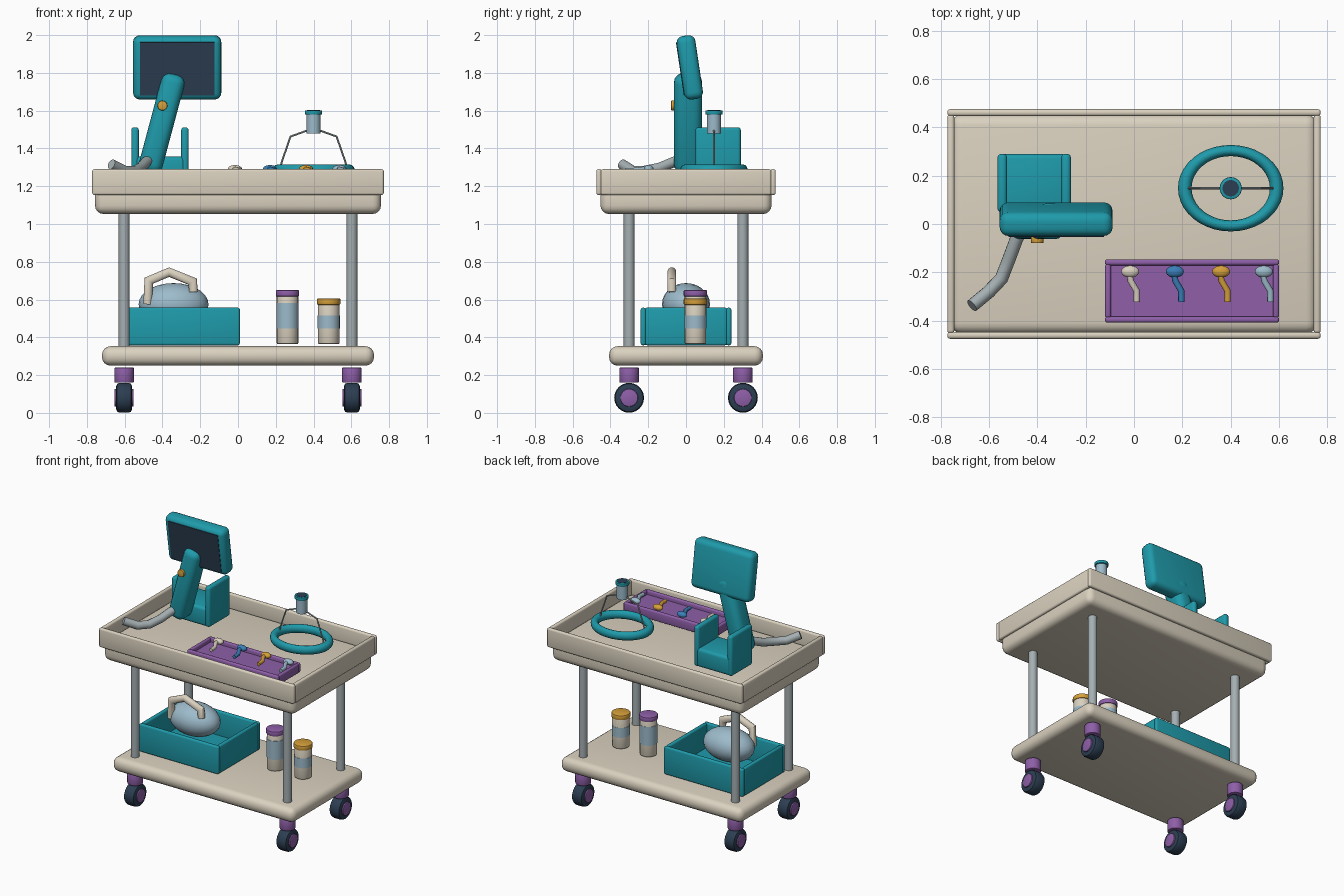
import bpy, bmesh, math
from mathutils import Matrix, Vector

if "Cube" in bpy.data.objects:
    bpy.data.objects.remove(bpy.data.objects["Cube"])


def material(name, hexcode):
    m = bpy.data.materials.new(name)
    rgb = [int(hexcode[i:i + 2], 16) / 255 for i in (0, 2, 4)]
    m.diffuse_color = [c / 12.92 if c < 0.04045 else ((c + 0.055) / 1.055) ** 2.4 for c in rgb] + [1]
    m.use_nodes = True
    m.node_tree.nodes["Principled BSDF"].inputs["Base Color"].default_value = m.diffuse_color
    return m


BEIGE = material("beige", "DAD1BF")
TEAL = material("teal", "1F9BAB")
NAVY = material("dark navy", "2C3E52")
PURPLE = material("purple", "8E5FA8")
ORANGE = material("amber", "D6A03A")
PALE = material("pale blue", "9DBBCB")
STEEL = material("steel grey", "A5AFB2")
BLUE = material("blue", "3A7FB8")


def finish(name, bm, mat, matrix=Matrix()):
    bmesh.ops.recalc_face_normals(bm, faces=bm.faces)
    me = bpy.data.meshes.new(name)
    bm.to_mesh(me)
    bm.free()
    me.transform(matrix)
    me.materials.append(mat)
    ob = bpy.data.objects.new(name, me)
    bpy.context.collection.objects.link(ob)
    bpy.ops.object.select_all(action='DESELECT')
    ob.select_set(True)
    bpy.context.view_layer.objects.active = ob
    bpy.ops.object.shade_smooth_by_angle(angle=math.radians(40))
    return ob


def bevel_sharp(bm, width, seg):
    edges = [e for e in bm.edges if e.calc_face_angle(0) > 1]
    bmesh.ops.bevel(bm, geom=edges, offset=width, segments=seg, affect='EDGES', profile=0.5)


def box(name, lo, hi, mat, bevel=0.0, seg=3, rot=Matrix()):
    lo, hi = Vector(lo), Vector(hi)
    bm = bmesh.new()
    bmesh.ops.create_cube(bm, size=1)
    bmesh.ops.scale(bm, vec=hi - lo, verts=bm.verts)
    if bevel:
        bevel_sharp(bm, bevel, seg)
    return finish(name, bm, mat, Matrix.Translation((lo + hi) / 2) @ rot)


def cyl(name, center, r, depth, mat, axis='Z', bevel=0.0, sides=24):
    bm = bmesh.new()
    bmesh.ops.create_cone(bm, cap_ends=True, segments=sides, radius1=r, radius2=r, depth=depth)
    if bevel:
        bevel_sharp(bm, bevel, 2)
    rot = {'Z': Matrix(), 'X': Matrix.Rotation(math.pi / 2, 4, 'Y'),
           'Y': Matrix.Rotation(math.pi / 2, 4, 'X')}[axis]
    return finish(name, bm, mat, Matrix.Translation(center) @ rot)


def ball(name, center, radii, mat):
    bm = bmesh.new()
    bmesh.ops.create_uvsphere(bm, u_segments=24, v_segments=14, radius=1)
    return finish(name, bm, mat, Matrix.Translation(center) @ Matrix.Diagonal((*radii, 1)))


def tube(name, pts, r, mat, sides=12):
    """Mitred tube swept along a polyline."""
    pts = [Vector(p) for p in pts]
    dirs = [(b - a).normalized() for a, b in zip(pts, pts[1:])]
    bm = bmesh.new()
    d = dirs[0]
    u = d.orthogonal().normalized()
    w = d.cross(u)
    ring = [pts[0] + r * (u * math.cos(t) + w * math.sin(t))
            for t in (2 * math.pi * i / sides for i in range(sides))]
    rings = [[bm.verts.new(p) for p in ring]]
    for i in range(1, len(pts)):
        d = dirs[i - 1]
        n = (d + dirs[i]).normalized() if i < len(dirs) else d
        ring = [p + d * ((pts[i] - p).dot(n) / d.dot(n)) for p in ring]
        rings.append([bm.verts.new(p) for p in ring])
    for a, b in zip(rings, rings[1:]):
        for i in range(sides):
            j = (i + 1) % sides
            bm.faces.new((a[i], a[j], b[j], b[i]))
    bm.faces.new(rings[0])
    bm.faces.new(rings[-1])
    return finish(name, bm, mat)


def rim(name, x0, x1, y0, y1, z0, z1, t, mat, bevel):
    """Four rounded walls; front and back run full width."""
    box(name + "_front_wall", (x0, y0, z0), (x1, y0 + t, z1), mat, bevel)
    box(name + "_back_wall", (x0, y1 - t, z0), (x1, y1, z1), mat, bevel)
    box(name + "_left_wall", (x0, y0 + t * .8, z0), (x0 + t, y1 - t * .8, z1), mat, bevel)
    box(name + "_right_wall", (x1 - t, y0 + t * .8, z0), (x1, y1 - t * .8, z1), mat, bevel)


# Cart frame: rounded shelf and slab, rim around the slab top
box("lower_shelf", (-.72, -.407, .25), (.72, .407, .353), BEIGE, .045, 4)
box("top_slab", (-.757, -.453, 1.053), (.757, .453, 1.2), BEIGE, .045, 4)
rim("top_tray", -.772, .772, -.475, .475, 1.153, 1.29, .029, BEIGE, .012)

# Posts and casters at four corners
for sx, side in ((-1, "left"), (1, "right")):
    for sy, end in ((-1, "front"), (1, "back")):
        x, y, tag = sx * .603, sy * .301, end + "_" + side
        cyl("post_" + tag, (x, y, .705), .029, .74, STEEL)
        cyl("caster_socket_" + tag, (x, y, .2), .052, .08, PURPLE, bevel=.005)
        cyl("wheel_" + tag, (x, y, .08), .079, .084, NAVY, 'X', .018)
        cyl("wheel_hub_" + tag, (x, y, .08), .047, .102, PURPLE, 'X', .005)

# Storage bin with the bag and its handle
rim("bin", -.617, .01, -.24, .24, .358, .557, .028, TEAL, .011)
box("bin_floor", (-.605, -.228, .36), (-.002, .228, .385), TEAL)
ball("breathing_bag", (-.341, 0, .575), (.185, .127, .112), PALE)
tube("bag_handle", [(-.478, -.075, .575), (-.472, -.075, .7), (-.365, -.075, .745),
                    (-.24, -.075, .695), (-.236, -.075, .64)], .024, BEIGE)

# Bottles with label bands
for name, x, top, band, cap in (("tall_bottle", .262, .65, (.448, .582), PURPLE),
                                ("short_bottle", .48, .606, (.447, .516), ORANGE)):
    cyl(name, (x, .05, (.365 + top - .02) / 2), .057, top - .02 - .365, BEIGE, bevel=.005)
    cyl(name + "_label", (x, .05, sum(band) / 2), .059, band[1] - band[0], PALE)
    cyl(name + "_cap", (x, .05, top - .017), .062, .034, cap, bevel=.006)

# Monitor, arm and knob
tilt = Matrix.Rotation(math.radians(8.5), 4, 'X')
c = Vector((-.322, .02, 1.829))
h = Vector((.2335, .05, .17))
box("monitor", c - h, c + h, TEAL, .036, 4, tilt)
c = c + tilt @ Vector((0, -.05, 0))
h = Vector((.198, .003, .142))
box("screen", c - h, c + h, NAVY, rot=tilt)
box("monitor_arm", (-.466, -.063, 1.265), (-.34, .085, 1.802), TEAL, .046, 4,
    Matrix.Rotation(math.radians(15), 4, 'Y'))
cyl("arm_knob", (-.4, -.066, 1.627), .026, .026, ORANGE, 'Y', .004)

# Cradle behind the arm
box("cradle_base", (-.55, .05, 1.225), (-.28, .29, 1.357), TEAL, .02)
for name, x in (("cradle_left_plate", -.545), ("cradle_right_plate", -.281)):
    box(name, (x - .02, .05, 1.225), (x + .02, .29, 1.512), TEAL, .016)

# Hose sagging to the tray, tip turned up
tube("hose", [(-.44, .03, 1.35), (-.485, -.06, 1.33), (-.515, -.14, 1.297),
              (-.548, -.225, 1.28), (-.6, -.28, 1.28), (-.67, -.338, 1.316)], .028, STEEL)

# Mask: cushion ring, wire struts and port
mx, my = .4, .148
bm = bmesh.new()
n, k = 40, 12
grid = []
for i in range(n):
    a = 2 * math.pi * i / n
    grid.append([])
    for j in range(k):
        b = 2 * math.pi * j / k
        r = .19 + .028 * math.cos(b)
        grid[i].append(bm.verts.new((r * math.cos(a), .82 * r * math.sin(a), .03 * math.sin(b))))
for i in range(n):
    for j in range(k):
        i2, j2 = (i + 1) % n, (j + 1) % k
        bm.faces.new((grid[i][j], grid[i2][j], grid[i2][j2], grid[i][j2]))
finish("mask_cushion", bm, TEAL, Matrix.Translation((mx, my, 1.285)))
for s, side in ((-1, "left"), (1, "right")):
    tube("mask_wire_" + side, [(mx + s * .178, my, 1.29), (mx + s * .168, my, 1.33),
                               (mx + s * .122, my, 1.463), (mx + s * .02, my, 1.5)], .005, STEEL, 8)
cyl("mask_port", (mx, my, 1.535), .037, .11, PALE)
cyl("mask_port_rim", (mx, my, 1.59), .046, .022, TEAL, bevel=.004)
cyl("mask_port_opening", (mx, my, 1.601), .034, .004, NAVY)

# Instrument tray with four tools
rim("instrument_tray", -.12, .6, -.408, -.146, 1.215, 1.284, .025, PURPLE, .01)
box("instrument_tray_floor", (-.11, -.398, 1.218), (.59, -.156, 1.255), PURPLE)
for name, x, mat in (("beige", -.016, BEIGE), ("blue", .169, BLUE),
                     ("amber", .36, ORANGE), ("pale", .537, PALE)):
    ball(name + "_tool_head", (x, -.197, 1.292), (.037, .025, .02), mat)
    tube(name + "_tool_handle", [(x - .004, -.2, 1.292), (x + .002, -.235, 1.29),
                                 (x + .026, -.275, 1.285), (x + .027, -.322, 1.283)], .013, mat, 10)
